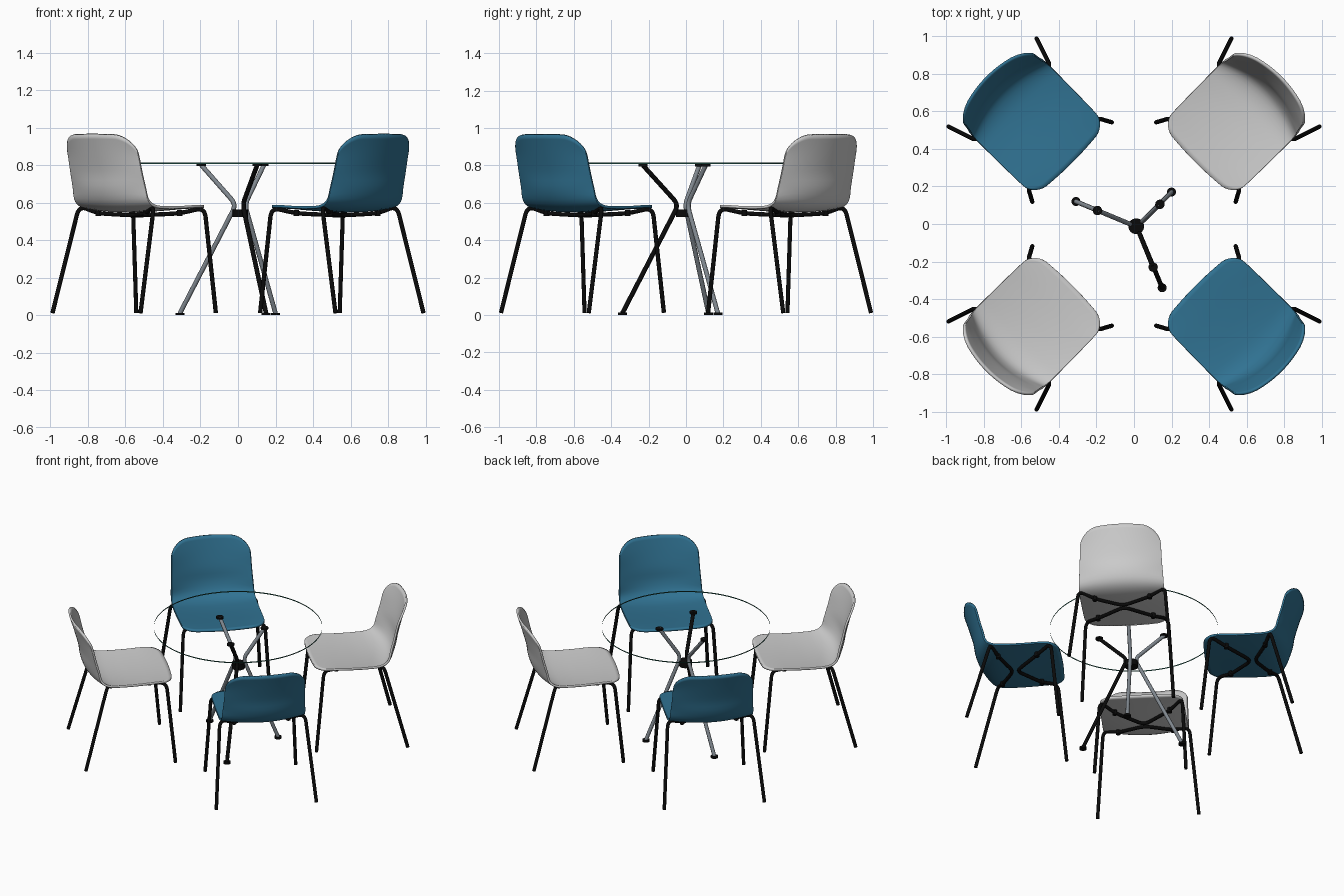
import bpy, bmesh, math
from mathutils import Vector, Matrix

if "Cube" in bpy.data.objects:
    bpy.data.objects.remove(bpy.data.objects["Cube"])


def material(name, color):
    m = bpy.data.materials.new(name)
    m.diffuse_color = color
    m.use_nodes = True
    m.node_tree.nodes["Principled BSDF"].inputs["Base Color"].default_value = m.diffuse_color
    return m


BLUE = material("blue_plastic", (0.03, 0.17, 0.29, 1))
BLACK = material("black_metal", (0.003, 0.003, 0.003, 1))
STEEL = material("steel", (0.22, 0.25, 0.28, 1))
RIM = material("glass_edge", (0.02, 0.12, 0.09, 1))


def finish(ob, mat=None, angle=40):
    if mat:
        ob.data.materials.append(mat)
    bpy.ops.object.select_all(action='DESELECT')
    ob.select_set(True)
    bpy.context.view_layer.objects.active = ob
    bpy.ops.object.shade_smooth_by_angle(angle=math.radians(angle))
    return ob


def disc(name, x, y, z0, z1, r, mat=None, sides=24, fill='NGON'):
    bpy.ops.mesh.primitive_cylinder_add(vertices=sides, radius=r, depth=z1 - z0,
                                        end_fill_type=fill,
                                        location=(x, y, (z0 + z1) / 2))
    ob = bpy.context.object
    ob.name = name
    return finish(ob, mat)


def fillet(points, cut):
    """Round every interior corner of a path."""
    p = [Vector(q) for q in points]
    out = [p[0]]
    for a, b, c in zip(p, p[1:], p[2:]):
        s = b + (a - b).normalized() * min(cut, (a - b).length * 0.48)
        e = b + (c - b).normalized() * min(cut, (c - b).length * 0.48)
        for k in range(7):
            t = k / 6
            out.append(s * (1 - t) ** 2 + b * 2 * t * (1 - t) + e * t * t)
    return out + [p[-1]]


def tube(name, points, r, mat=None, cut=0.05):
    cu = bpy.data.curves.new(name, 'CURVE')
    cu.dimensions = '3D'
    cu.bevel_depth = r
    cu.bevel_resolution = 3
    cu.use_fill_caps = True
    path = fillet(points, cut)
    sp = cu.splines.new('POLY')
    sp.points.add(len(path) - 1)
    for q, v in zip(sp.points, path):
        q.co = (*v, 1)
    ob = bpy.data.objects.new(name, cu)
    bpy.context.collection.objects.link(ob)
    bpy.ops.object.select_all(action='DESELECT')
    ob.select_set(True)
    bpy.context.view_layer.objects.active = ob
    bpy.ops.object.convert(target='MESH')
    return finish(bpy.context.object, mat)


# Shell profile, front to top: centre (x, z), edge (x, z), half width
PROFILE = [(.465, .582, .482, .587, .268), (.58, .575, .585, .588, .274),
           (.70, .567, .70, .583, .276), (.82, .562, .81, .582, .277),
           (.92, .568, .895, .588, .277), (.99, .600, .943, .617, .273),
           (1.025, .67, .962, .685, .267), (1.04, .76, .985, .77, .263),
           (1.07, .87, 1.01, .87, .259), (1.10, .968, 1.048, .962, .252)]


def profile_at(t):
    """Catmull-Rom interpolation of the profile rows, t in 0..1."""
    n = len(PROFILE) - 1
    i = min(int(t * n), n - 1)
    f = t * n - i
    rows = [PROFILE[max(0, min(n, i + k))] for k in (-1, 0, 1, 2)]
    return [0.5 * (2 * b + (c - a) * f + (2 * a - 5 * b + 4 * c - d) * f * f
                   + (3 * b - a - 3 * c + d) * f ** 3) for a, b, c, d in zip(*rows)]


# Fine table of rows with running length, for even spacing
ROWS = [profile_at(i / 300) for i in range(301)]
DIST = [0]
for p, q in zip(ROWS, ROWS[1:]):
    DIST.append(DIST[-1] + math.hypot(q[0] - p[0], q[1] - p[1]))


def row_at(d):
    i = next((k for k in range(1, 300) if DIST[k] >= d), 300)
    f = (d - DIST[i - 1]) / (DIST[i] - DIST[i - 1])
    return [a + (b - a) * f for a, b in zip(ROWS[i - 1], ROWS[i])]


def inset(v, w, r):
    """How far a rounded corner pulls the end edge in at sideways position v."""
    e = max(0, abs(v) - (w - r))
    return r - math.sqrt(max(0, r * r - e * e))


def seat_shell(name, mat):
    n, m = 36, 32
    verts = []
    for i in range(n + 1):
        for j in range(m + 1):
            s = math.sin(math.pi * (j / m - .5))
            d0 = inset(s * .27, .27, .085)
            d1 = DIST[-1] - inset(s * .255, .255, .11)
            xc, zc, xe, ze, w = row_at(d0 + (d1 - d0) * i / n)
            k = s * s
            verts.append((xc + (xe - xc) * k, s * w, zc + (ze - zc) * k))
    c = m + 1
    faces = [(i * c + j, (i + 1) * c + j, (i + 1) * c + j + 1, i * c + j + 1)
             for i in range(n) for j in range(m)]
    me = bpy.data.meshes.new(name)
    me.from_pydata(verts, [], faces)
    ob = bpy.data.objects.new(name, me)
    bpy.context.collection.objects.link(ob)
    mod = ob.modifiers.new("thickness", 'SOLIDIFY')
    mod.thickness = 0.014
    mod.offset = -1
    return finish(ob, mat, 60)


def mirrored(half):
    return half + [(x, -y, z) for x, y, z in reversed(half[:-1])]


def chair(index, mat):
    tag = f"chair_{index}_"
    back = [(1.067, .332, .012), (.916, .282, .584), (.875, .18, .543), (.79, 0, .532)]
    front = [(.467, .300, .012), (.522, .270, .574), (.62, .18, .543), (.77, 0, .532)]
    parts = [seat_shell(tag + "shell", mat),
             tube(tag + "back_legs", mirrored(back), .0115, BLACK),
             tube(tag + "front_legs", mirrored(front), .0115, BLACK)]
    for side in (1, -1):
        for end, path in (("back", back), ("front", front)):
            x, y, z = path[2]
            parts.append(disc(f"{tag}{end}_mount", x, y * side, z - .014, z + .018,
                              .015, BLACK, 16))
    # Local +x points away from the table
    turn = Matrix.Rotation(math.radians(45 + 90 * index), 4, 'Z')
    for ob in parts:
        ob.matrix_world = turn @ Matrix.Translation(ob.location)


# Four chairs, alternating grey and blue
for i in range(4):
    chair(i, BLUE if i % 2 else None)

# Clear table top: only its tinted edge band is modelled
disc("table_top_edge", 0, 0, .806, .814, .55, RIM, 96, 'NOTHING')

# Three bent table legs meeting at a hub: foot, knee, top, material
LEGS = [((-.31, .12), (-.01, -.005), (-.195, .072), STEEL),
        ((.20, .17), (.037, .007), (.138, .105), STEEL),
        ((.15, -.34), (.025, -.04), (.102, -.23), BLACK)]
for foot, knee, head, mat in LEGS:
    tube("table_leg", [(*foot, .01), (*knee, .59), (*head, .80)], .0125, mat, .04)
    disc("table_foot", *foot, 0, .013, .024, BLACK)
    disc("table_pad", *head, .795, .806, .025, BLACK)
disc("table_hub", .012, -.012, .525, .565, .042, BLACK)
